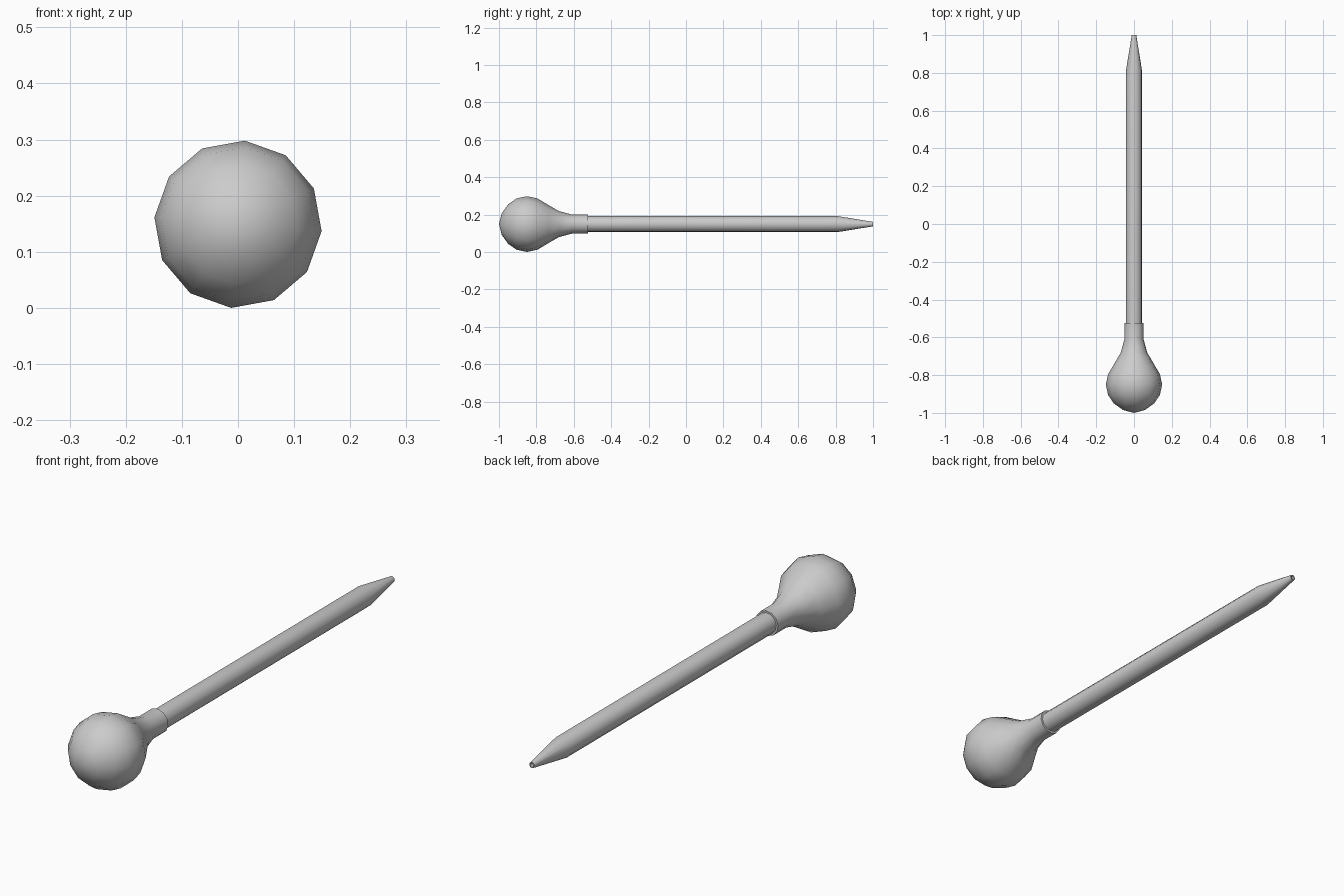
import bpy, bmesh, math

if "Cube" in bpy.data.objects:
    bpy.data.objects.remove(bpy.data.objects["Cube"])

AXIS_Z = 0.149


def lathe(name, profile, sides, phase, angle=40):
    """Revolve (y, radius) points about the horizontal y axis; radius 0 makes a pole."""
    bm = bmesh.new()
    rings = []
    for y, r in profile:
        if r == 0:
            rings.append([bm.verts.new((0, y, AXIS_Z))] * sides)
        else:
            angles = [phase + 2 * math.pi * i / sides for i in range(sides)]
            rings.append([bm.verts.new((r * math.cos(a), y, AXIS_Z + r * math.sin(a)))
                          for a in angles])
    for a, b in zip(rings, rings[1:]):
        for i in range(sides):
            j = (i + 1) % sides
            bm.faces.new(list(dict.fromkeys((a[i], a[j], b[j], b[i]))))
    bmesh.ops.recalc_face_normals(bm, faces=bm.faces[:])
    mesh = bpy.data.meshes.new(name)
    bm.to_mesh(mesh)
    bm.free()
    obj = bpy.data.objects.new(name, mesh)
    bpy.context.collection.objects.link(obj)
    bpy.ops.object.select_all(action='DESELECT')
    obj.select_set(True)
    bpy.context.view_layer.objects.active = obj
    bpy.ops.object.shade_smooth_by_angle(angle=math.radians(angle))
    return obj


# Rubber squeeze bulb with its neck and collar lip
lathe("squeeze_bulb",
      [(-1.0, 0), (-0.985, 0.058), (-0.95, 0.107), (-0.905, 0.138), (-0.85, 0.1495),
       (-0.795, 0.138), (-0.735, 0.102), (-0.68, 0.07), (-0.61, 0.051),
       (-0.525, 0.051), (-0.525, 0.04)],
      12, math.radians(-4.7))

# Pipette tube with tapered tip and a small recessed opening
lathe("pipette_tube",
      [(-0.61, 0), (-0.61, 0.043), (0.81, 0.043), (1.0, 0.012),
       (1.0, 0.008), (0.96, 0.008), (0.96, 0)],
      12, math.radians(-4.7))
